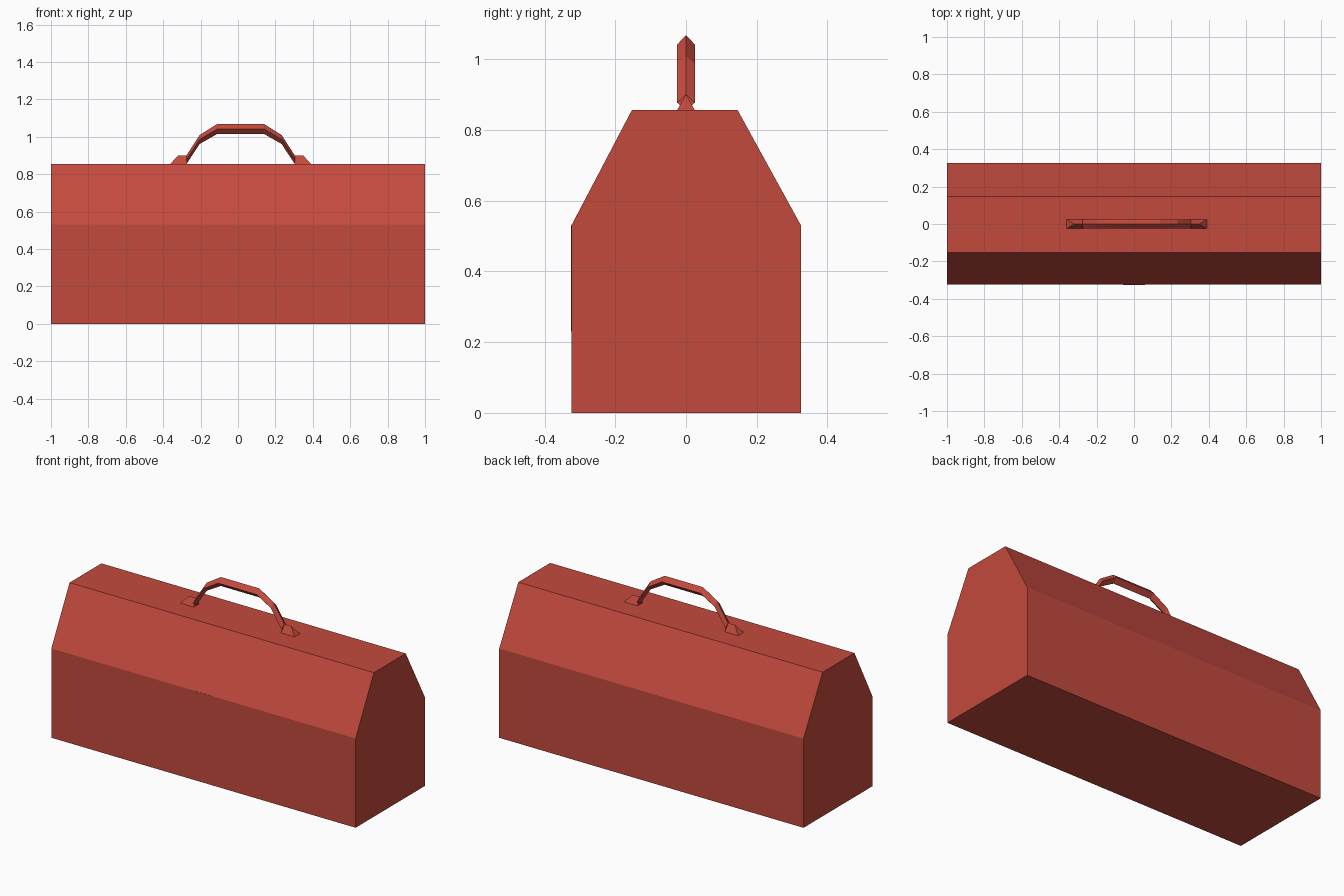
import bpy

if "Cube" in bpy.data.objects:
    bpy.data.objects.remove(bpy.data.objects["Cube"])

red = bpy.data.materials.new("toolbox red")
red.diffuse_color = (0.55, 0.068, 0.047, 1)
red.use_nodes = True
red.node_tree.nodes["Principled BSDF"].inputs["Base Color"].default_value = red.diffuse_color


def make_object(name, verts, faces):
    mesh = bpy.data.meshes.new(name)
    mesh.from_pydata(verts, [], faces)
    mesh.materials.append(red)
    obj = bpy.data.objects.new(name, mesh)
    bpy.context.collection.objects.link(obj)
    return obj


def loft(name, rings):
    """Join equal-sized rings of points into a closed, capped solid."""
    n = len(rings[0])
    verts = [p for ring in rings for p in ring]
    faces = [(i * n + j, (i + 1) * n + j, (i + 1) * n + (j + 1) % n, i * n + (j + 1) % n)
             for i in range(len(rings) - 1) for j in range(n)]
    faces += [tuple(range(n)), tuple(reversed(range(len(verts) - n, len(verts))))]
    return make_object(name, verts, faces)


# Box body: six-sided end profile (y, z) extruded along x
TOP = 0.856
profile = [(-0.324, 0), (0.325, 0), (0.325, 0.53), (0.146, TOP), (-0.153, TOP), (-0.324, 0.53)]
loft("toolbox_body", [[(x, y, z) for y, z in reversed(profile)] for x in (-1, 1)])

# Thin clasp plate flush on the front face
plate = [(-0.06, 0.23), (0.06, 0.23), (0.06, 0.53), (-0.06, 0.53)]
loft("front_clasp", [[(x, y, z) for x, z in reversed(plate)] for y in (-0.322, -0.325)])

# Handle: diamond section along an arched path of (x, top z, bottom z)
HALF = 0.025
MID = 0.014
path = [(0.29, 0.9, TOP - 0.002), (0.219, 1.01, 0.962), (0.126, 1.068, 1.015)]
path = [(-x, t, b) for x, t, b in path] + path[::-1]
rings = []
for x, t, b in path:
    x += MID
    m = (t + b) / 2
    rings.append([(x, 0, t), (x, HALF, m), (x, 0, b), (x, -HALF, m)])
loft("handle", rings)

# Handle feet: small hipped wedges at both ends of the arch
for side, name in ((-1, "left"), (1, "right")):
    xi, xr, xo = (MID + side * d for d in (0.287, 0.335, 0.375))
    verts = [(xi, -HALF, TOP), (xo, -HALF, TOP), (xo, HALF, TOP), (xi, HALF, TOP),
             (xi, 0, 0.9), (xr, 0, 0.9)]
    faces = [(0, 1, 5, 4), (1, 2, 5), (2, 3, 4, 5), (3, 0, 4), (3, 2, 1, 0)]
    if side < 0:
        faces = [f[::-1] for f in faces]
    make_object(name + "_handle_foot", verts, faces)
